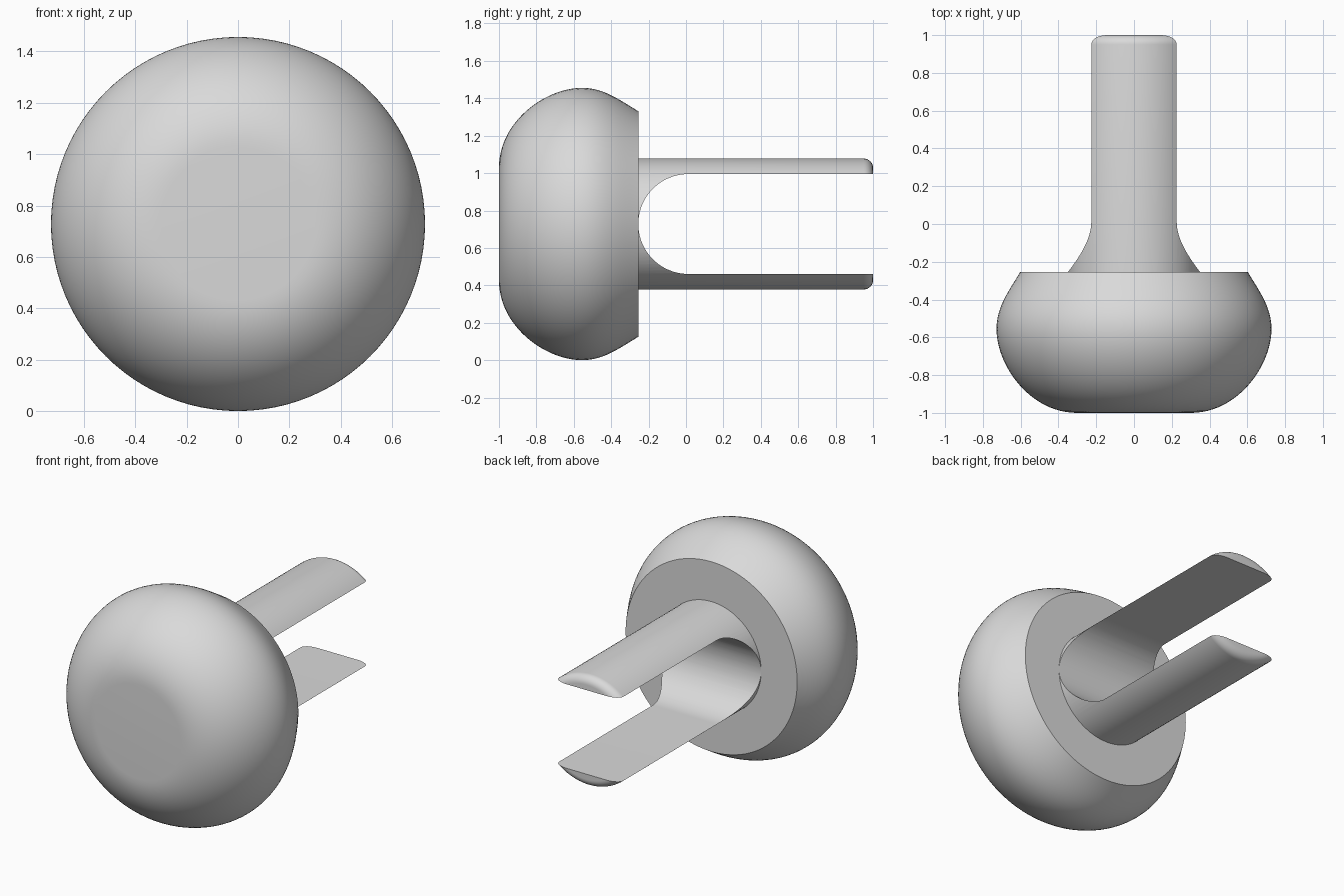
import bpy, bmesh, math
from mathutils import Matrix, Vector

cube = bpy.data.objects.get("Cube")
if cube:
    bpy.data.objects.remove(cube, do_unlink=True)

AXIS_Z = 0.728      # height of the turning axis
BACK = -0.255       # rear face of the knob
SHAFT_R = 0.35
SLOT_R = 0.267

grey = bpy.data.materials.new("plain_grey")
grey.use_nodes = True
grey.diffuse_color = (0.7, 0.7, 0.7, 1)
grey.node_tree.nodes["Principled BSDF"].inputs["Base Color"].default_value = (0.7, 0.7, 0.7, 1)


def bezier(a, b, c, d, n):
    """Points (radius, y) along a cubic curve."""
    pts = []
    for i in range(n + 1):
        t = i / n
        u = 1 - t
        pts.append(tuple(u**3 * p + 3 * u * u * t * q + 3 * u * t * t * r + t**3 * s
                         for p, q, r, s in zip(a, b, c, d)))
    return pts


def arc(cx, cy, r, start, end, n):
    return [(cx + r * math.cos(math.radians(start + (end - start) * i / n)),
             cy + r * math.sin(math.radians(start + (end - start) * i / n)))
            for i in range(n + 1)]


def add_object(name, bm):
    bmesh.ops.recalc_face_normals(bm, faces=bm.faces[:])
    mesh = bpy.data.meshes.new(name)
    bm.to_mesh(mesh)
    bm.free()
    mesh.materials.append(grey)
    obj = bpy.data.objects.new(name, mesh)
    bpy.context.collection.objects.link(obj)
    return obj


def turned(name, profile, sides=96):
    """Solid of revolution about the y axis, capped at both ends."""
    bm = bmesh.new()
    rings = [[bm.verts.new((r * math.cos(2 * math.pi * k / sides), y,
                            AXIS_Z + r * math.sin(2 * math.pi * k / sides)))
              for k in range(sides)] for r, y in profile]
    for lo, hi in zip(rings, rings[1:]):
        for k in range(sides):
            j = (k + 1) % sides
            bm.faces.new((lo[k], lo[j], hi[j], hi[k]))
    bm.faces.new(rings[0])
    bm.faces.new(rings[-1])
    return add_object(name, bm)


def smooth(obj):
    bpy.ops.object.select_all(action="DESELECT")
    obj.select_set(True)
    bpy.context.view_layer.objects.active = obj
    bpy.ops.object.shade_smooth_by_angle(angle=math.radians(30))


# Rounded knob with a flat front and a flat back
front_curve = bezier((0.30, -1), (0.55, -1), (0.728, -0.75), (0.728, -0.555), 24)
rear_curve = bezier((0.728, -0.555), (0.728, -0.44), (0.663, -0.355), (0.603, BACK), 12)
knob = turned("knob_head", front_curve + rear_curve[1:])
smooth(knob)

# Round shaft with a filleted end
fillet = 0.05
shaft = turned("split_shaft", [(SHAFT_R, BACK - 0.03)]
               + arc(SHAFT_R - fillet, 1 - fillet, fillet, 0, 90, 8))

# Round-bottomed slot that splits the shaft into two prongs
bm = bmesh.new()
outline = arc(AXIS_Z, BACK + SLOT_R, SLOT_R, 180, 360, 48)
outline += [(AXIS_Z + SLOT_R, 1.2), (AXIS_Z - SLOT_R, 1.2)]
side = bm.faces.new([bm.verts.new((-0.6, y, z)) for z, y in outline])
extruded = bmesh.ops.extrude_face_region(bm, geom=[side])["geom"]
bmesh.ops.translate(bm, vec=(1.2, 0, 0),
                    verts=[v for v in extruded if isinstance(v, bmesh.types.BMVert)])
cutter = add_object("slot_cutter", bm)
cutter.hide_render = True

cut = shaft.modifiers.new("slot", "BOOLEAN")
cut.operation = "DIFFERENCE"
cut.solver = "EXACT"
cut.object = cutter
bpy.context.view_layer.objects.active = shaft
bpy.ops.object.modifier_apply(modifier=cut.name)
bpy.data.objects.remove(cutter, do_unlink=True)
smooth(shaft)
